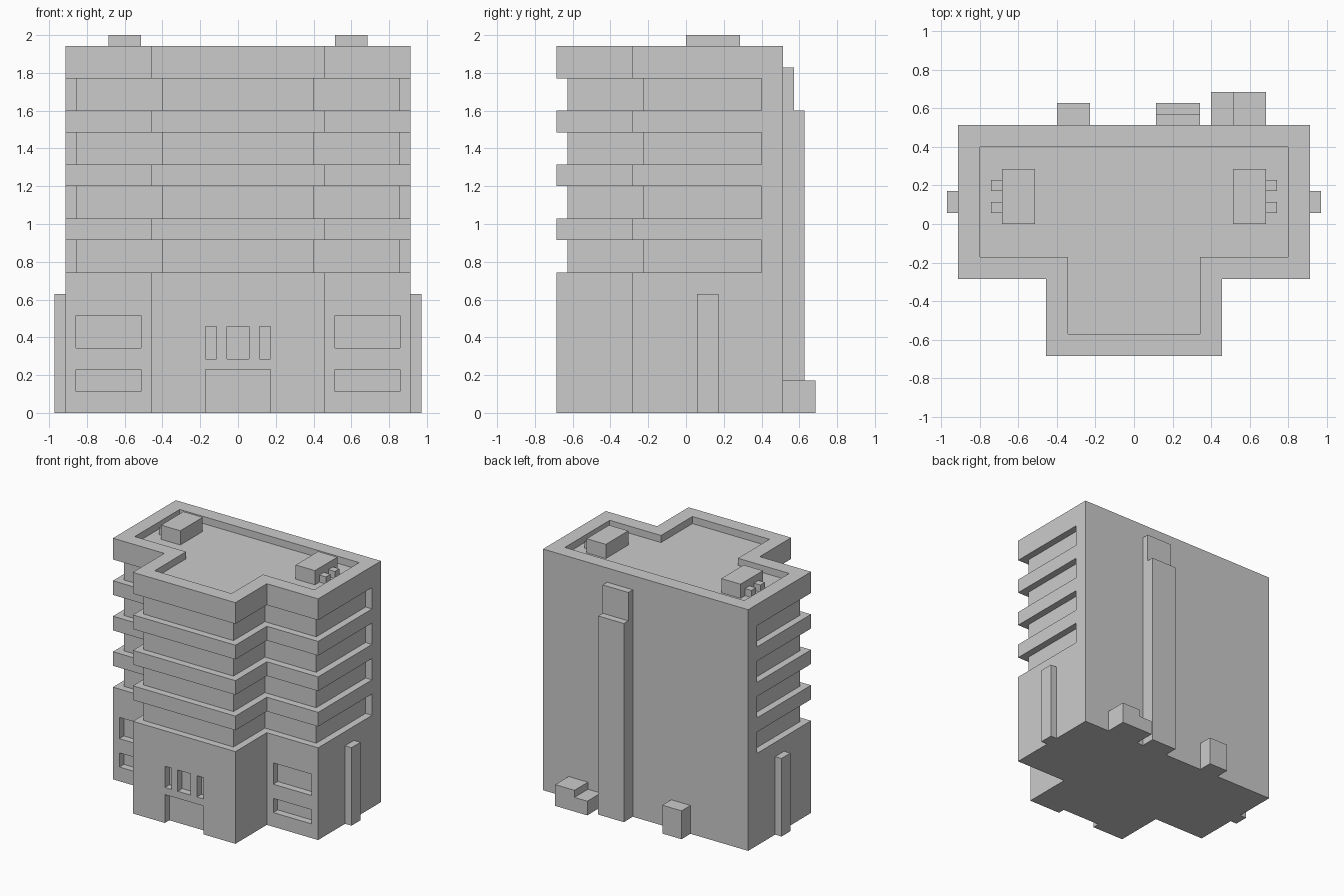
import bpy, bmesh
from mathutils import Vector

if "Cube" in bpy.data.objects:
    bpy.data.objects.remove(bpy.data.objects["Cube"])

U = 2 / 35  # the whole building sits on this module

grey = bpy.data.materials.new("light_grey")
grey.diffuse_color = (0.6, 0.6, 0.6, 1)
grey.use_nodes = True
grey.node_tree.nodes["Principled BSDF"].inputs["Base Color"].default_value = grey.diffuse_color


def prism(bm, pts, lo, hi, axis="z"):
    """Extrude a closed profile along z (pts = x,y) or along x (pts = y,z)."""
    def place(p, h):
        return Vector((p[0], p[1], h) if axis == "z" else (h, p[0], p[1])) * U
    face = bm.faces.new([bm.verts.new(place(p, lo)) for p in pts])
    ext = bmesh.ops.extrude_face_region(bm, geom=[face])
    move = place(pts[0], hi) - place(pts[0], lo)
    bmesh.ops.translate(bm, vec=move,
                        verts=[v for v in ext["geom"] if isinstance(v, bmesh.types.BMVert)])


def box(bm, x0, x1, y0, y1, z0, z1):
    prism(bm, [(x0, y0), (x1, y0), (x1, y1), (x0, y1)], z0, z1)


def finish(bm, name):
    bmesh.ops.recalc_face_normals(bm, faces=bm.faces)
    me = bpy.data.meshes.new(name)
    bm.to_mesh(me)
    bm.free()
    me.materials.append(grey)
    ob = bpy.data.objects.new(name, me)
    bpy.context.collection.objects.link(ob)
    return ob


def t_plan(wing, stem, back, front, nose):
    return [(-wing, back), (-wing, front), (-stem, front), (-stem, nose),
            (stem, nose), (stem, front), (wing, front), (wing, back)]


# main T-shaped block
bm = bmesh.new()
prism(bm, t_plan(16, 8, 9, -5, -12), 0, 34)
body = finish(bm, "building_body")

# everything carved out of the block
bm = bmesh.new()
# four recessed window bands around front and sides
band = [(-18, 7), (-18, -14), (18, -14), (18, 7)] + t_plan(15, 7, 7, -4, -11)[::-1]
for z0, z1 in ((13, 16), (18, 21), (23, 26), (28, 31)):
    prism(bm, band, z0, z1)
# sunken roof behind the parapet
prism(bm, t_plan(14, 6, 7, -3, -10), 33, 36)
# entrance and the three windows above it
box(bm, -3, 3, -13, -11, -1, 4)
for x0, x1 in ((-3, -2), (-1, 1), (2, 3)):
    box(bm, x0, x1, -13, -11, 5, 8)
# ground floor windows of the wings
for x0, x1 in ((-15, -9), (9, 15)):
    for z0, z1 in ((2, 4), (6, 9)):
        box(bm, x0, x1, -6, -4, z0, z1)
cutter = finish(bm, "recess_cutter")
cutter.hide_render = True

mod = body.modifiers.new("recesses", "BOOLEAN")
mod.operation = "DIFFERENCE"
mod.solver = "EXACT"
mod.object = cutter
bpy.context.view_layer.objects.active = body
bpy.ops.object.modifier_apply(modifier=mod.name)
bpy.data.objects.remove(cutter)

# mirrored parts: rooftop units with vents, and side pilasters
for s, side in ((-1, "left"), (1, "right")):
    def side_box(bm, x0, x1, *rest):
        a, b = sorted((s * x0, s * x1))
        box(bm, a, b, *rest)
    bm = bmesh.new()
    side_box(bm, 9, 12, 0, 5, 33, 35)
    finish(bm, "roof_unit_" + side)
    bm = bmesh.new()
    for y in (1, 3):
        side_box(bm, 12, 13, y, y + 1, 33, 34)
    finish(bm, "roof_vents_" + side)
    bm = bmesh.new()
    side_box(bm, 16, 17, 1, 3, 0, 11)
    finish(bm, "side_pilaster_" + side)

# stepped shaft on the back wall
bm = bmesh.new()
prism(bm, [(9, 0), (11, 0), (11, 28), (10, 28), (10, 32), (9, 32)], 2, 6, "x")
finish(bm, "back_shaft")

# boxes on the ground behind the building
bm = bmesh.new()
box(bm, -7, -4, 9, 11, 0, 4)
finish(bm, "back_box")
bm = bmesh.new()
box(bm, 9, 12, 9, 12, 0, 3)
finish(bm, "back_bin_tall")
bm = bmesh.new()
box(bm, 7, 9, 9, 12, 0, 2)
finish(bm, "back_bin_low")
